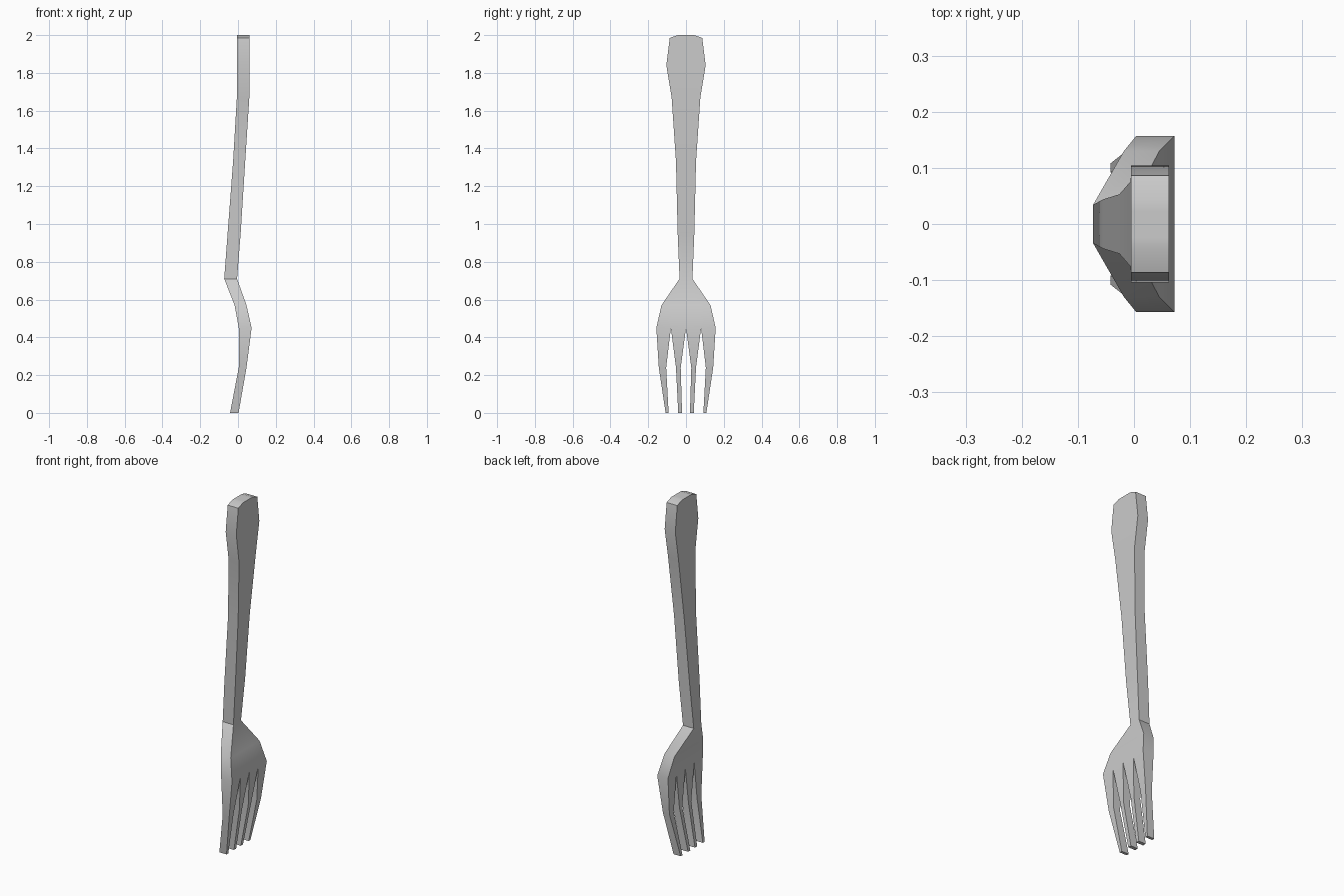
import bpy, bmesh, math

if "Cube" in bpy.data.objects:
    bpy.data.objects.remove(bpy.data.objects["Cube"])

# Side profile: height -> (back x, front x)
bend = {2.0: (-.005, .062), 1.985: (-.005, .062), 1.84: (-.005, .062), 1.67: (-.006, .06),
        1.33: (-.026, .038), .95: (-.055, .014), .71: (-.073, -.005), .57: (-.018, .045),
        .45: (.004, .072), .24: (.004, .045), 0: (-.042, .003)}

# Handle and shoulder: (height, half width)
handle = [(2.0, .044), (1.985, .086), (1.84, .104), (1.67, .076), (1.33, .053),
          (.95, .044), (.71, .034), (.57, .13), (.45, .157)]

# Tines on one side: (height, inner y, outer y)
tines = [[(.45, 0, .08), (.24, .028, .053), (0, .021, .041)],
         [(.45, .08, .157), (.24, .105, .144), (0, .092, .108)]]

bm = bmesh.new()


def strip(rows):
    """Row of quads, mirrored to both sides of the centre line."""
    for (z0, a0, b0), (z1, a1, b1) in zip(rows, rows[1:]):
        for s in (1, -1):
            pts = [(a0, z0), (b0, z0), (b1, z1), (a1, z1)]
            bm.faces.new([bm.verts.new((bend[z][0], s * y, z)) for y, z in pts])


split = .08 / .157
strip([(z, 0, w * split) for z, w in handle])
strip([(z, w * split, w) for z, w in handle])
for t in tines:
    strip(t)
bmesh.ops.remove_doubles(bm, verts=bm.verts, dist=.0005)
bmesh.ops.recalc_face_normals(bm, faces=bm.faces)

# Give the sheet its thickness
heights = sorted(bend)
new = bmesh.ops.extrude_face_region(bm, geom=bm.faces[:], use_keep_orig=True)["geom"]
for v in new:
    if isinstance(v, bmesh.types.BMVert):
        v.co.x = bend[min(heights, key=lambda h: abs(h - v.co.z))][1]
bmesh.ops.recalc_face_normals(bm, faces=bm.faces)

mesh = bpy.data.meshes.new("fork")
bm.to_mesh(mesh)
bm.free()
fork = bpy.data.objects.new("fork", mesh)
bpy.context.collection.objects.link(fork)
bpy.context.view_layer.objects.active = fork
fork.select_set(True)
bpy.ops.object.shade_smooth_by_angle(angle=math.radians(30))
